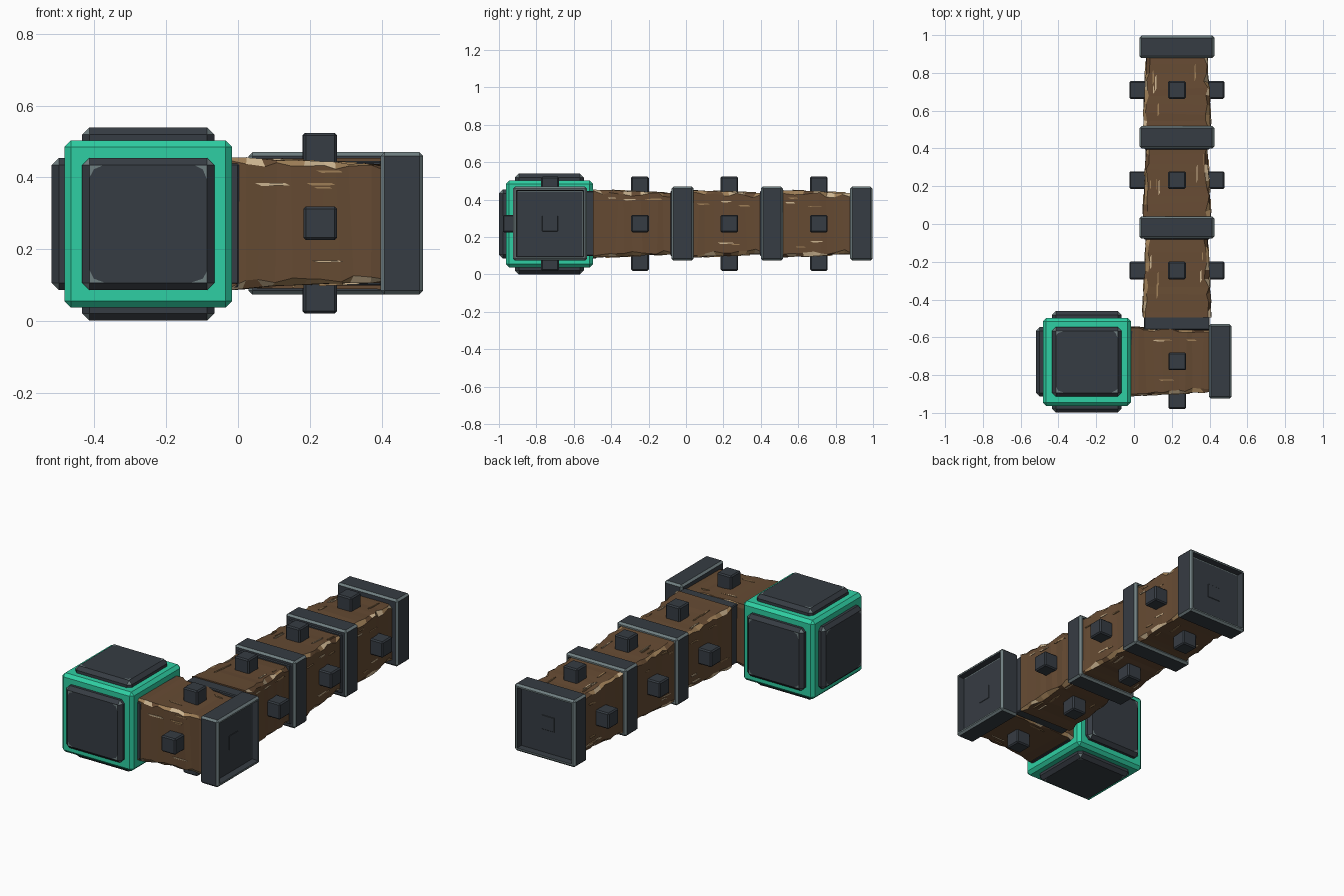
import bpy, bmesh, math, random
from mathutils import Matrix, Vector

if "Cube" in bpy.data.objects:
    bpy.data.objects.remove(bpy.data.objects["Cube"])

random.seed(7)


def mat(name, hexcol):
    lin = []
    for i in (0, 2, 4):
        c = int(hexcol[i:i + 2], 16) / 255
        lin.append(c / 12.92 if c <= 0.04045 else ((c + 0.055) / 1.055) ** 2.4)
    m = bpy.data.materials.new(name)
    m.diffuse_color = (*lin, 1)
    m.use_nodes = True
    m.node_tree.nodes["Principled BSDF"].inputs["Base Color"].default_value = m.diffuse_color
    return m


DARK = mat("dark iron", "363C43")
EDGE = mat("worn iron edge", "6F7E80")
TEAL = mat("teal", "2ECFA3")
WOOD = mat("brown wood", "664B33")
TAN = mat("chipped wood", "A08058")
PALE = mat("pale splinter", "CDB591")


def finish(bm, name, mats, matrix):
    bmesh.ops.recalc_face_normals(bm, faces=bm.faces)
    me = bpy.data.meshes.new(name)
    bm.to_mesh(me)
    bm.free()
    for m in mats:
        me.materials.append(m)
    ob = bpy.data.objects.new(name, me)
    ob.matrix_world = matrix
    bpy.context.collection.objects.link(ob)
    return ob


def box_bm(lo, hi):
    lo, hi = Vector(lo), Vector(hi)
    bm = bmesh.new()
    bmesh.ops.create_cube(bm, size=1, matrix=Matrix.Translation((lo + hi) / 2) @ Matrix.Diagonal((*(hi - lo), 1)))
    return bm


def box(name, lo, hi, mats, matrix, bevel, bevel_mat=0):
    bm = box_bm(lo, hi)
    bmesh.ops.bevel(bm, geom=bm.edges[:], offset=bevel, segments=1, affect='EDGES', material=bevel_mat)
    return finish(bm, name, mats, matrix)


def collar(name, matrix):
    # bevelled iron band with a recessed far face
    bm = box_bm((-0.198, 0.168, -0.198), (0.198, 0.287, 0.198))
    bmesh.ops.bevel(bm, geom=bm.edges[:], offset=0.011, segments=1, affect='EDGES', material=1)
    bm.faces.ensure_lookup_table()
    end = max(bm.faces, key=lambda f: f.calc_center_median().y)
    rim = bmesh.ops.inset_region(bm, faces=[end], thickness=0.012)['faces']
    for f in rim:
        f.material_index = 1
    wall = bmesh.ops.inset_region(bm, faces=[end], thickness=0.004, depth=-0.037)['faces']
    for f in wall + [end]:
        f.material_index = 0
    # worn patches along the recess border
    worn = bmesh.ops.inset_region(bm, faces=[end], thickness=0.008)['faces']
    for f in worn[::2]:
        f.material_index = 1
    finish(bm, name, [DARK, EDGE], matrix)


def beam(name, matrix):
    # hand-hewn square beam: uneven chamfers with chipped colours
    bm = bmesh.new()
    rows, n = [], 10
    for i in range(n + 1):
        t = i / n
        y = -0.25 + 0.425 * t
        h = 0.183 - 0.02 * t
        row = []
        for k in range(4):
            sx, sz = ((1, -1), (1, 1), (-1, 1), (-1, -1))[k]
            a, b = random.uniform(0.004, 0.026), random.uniform(0.004, 0.026)
            g = h + random.uniform(-0.003, 0.003)
            pa, pb = (sx * g, sz * (g - a)), (sx * (g - b), sz * g)
            for x, z in ((pa, pb) if k % 2 else (pb, pa)):
                row.append(bm.verts.new((x, y + (random.uniform(-0.012, 0.012) if 0 < i < n else 0), z)))
        rows.append(row)
    for r0, r1 in zip(rows, rows[1:]):
        for j in range(8):
            f = bm.faces.new((r0[j], r0[(j + 1) % 8], r1[(j + 1) % 8], r1[j]))
            if j % 2 == 0:
                f.material_index = random.choice((0, 1, 1, 2))
    bm.faces.new(rows[0])
    bm.faces.new(rows[-1][::-1])
    # thin splinter streaks on each side
    for side in range(4):
        rot = Matrix.Rotation(side * math.pi / 2, 4, 'Y')
        for s in range(5):
            x, y = random.choice((-1, 1)) * random.uniform(0.09, 0.145), random.uniform(-0.19, 0.11)
            l, w = random.uniform(0.02, 0.05), random.uniform(0.002, 0.005)
            top = [(x - w, y - l), (x + w, y - l * 0.6), (x + w * 0.6, y + l), (x - w, y + l * 0.7)]
            vs = [bm.verts.new(rot @ Vector((px, py, 0.1865 - 0.02 * (py + 0.25) / 0.425))) for px, py in top]
            f = bm.faces.new(vs)
            f.material_index = 1 + s % 2
            ext = bmesh.ops.extrude_face_region(bm, geom=[f], use_keep_orig=True)['geom']
            for v in ext:
                if isinstance(v, bmesh.types.BMVert):
                    v.co -= rot @ Vector((0, 0, 0.007))
    finish(bm, name, [WOOD, TAN, PALE], matrix)


def segment(label, matrix):
    beam(label + "_beam", matrix)
    collar(label + "_collar", matrix)
    box(label + "_joint_block", (-0.174, -0.315, -0.174), (0.174, -0.245, 0.174), [DARK, EDGE], matrix, 0.005)
    # three square pins through the middle
    p = 0.047
    for axis, nm in enumerate(("cross", "axial", "upright")):
        hi = Vector((p, p, p))
        hi[axis] = 0.252
        box(f"{label}_{nm}_pin", -hi, hi, [DARK, EDGE], matrix, 0.007)


# long arm of three segments, and the short elbow segment
for i, y in enumerate((-0.246, 0.232, 0.71)):
    segment(f"arm_{i + 1}", Matrix.Translation((0.227, y, 0.272)))
segment("elbow", Matrix.Translation((0.229, -0.727, 0.272)) @ Matrix.Rotation(-math.pi / 2, 4, 'Z'))

# teal head cube with a raised iron plate on each face
C = Matrix.Translation((-0.25, -0.73, 0.27))
box("head_cube", (-0.233,) * 3, (0.233,) * 3, [TEAL], C, 0.018)
faces = [Matrix.Rotation(k * math.pi / 2, 4, 'X') for k in range(4)]
faces += [Matrix.Rotation(s * math.pi / 2, 4, 'Y') for s in (-1, 1)]
for i, R in enumerate(faces):
    bm = box_bm((-0.184, -0.184, 0.2), (0.184, 0.184, 0.269))
    bmesh.ops.bevel(bm, geom=bm.edges[:], offset=0.02, segments=1, affect='EDGES')
    for f in bm.faces:
        if len(f.verts) == 3:
            f.material_index = 1
    # worn corner chips on the outer face
    for k in range(4):
        r = Matrix.Rotation(k * math.pi / 2, 4, 'Z')
        a, b = random.uniform(0.02, 0.045), random.uniform(0.02, 0.045)
        vs = [bm.verts.new(r @ Vector(v)) for v in
              ((0.163, 0.163, 0.2705), (0.163 - a, 0.163, 0.2705), (0.152, 0.152, 0.2705), (0.163, 0.163 - b, 0.2705))]
        bm.faces.new(vs).material_index = 1
    finish(bm, f"head_plate_{i + 1}", [DARK, EDGE], C @ R)
